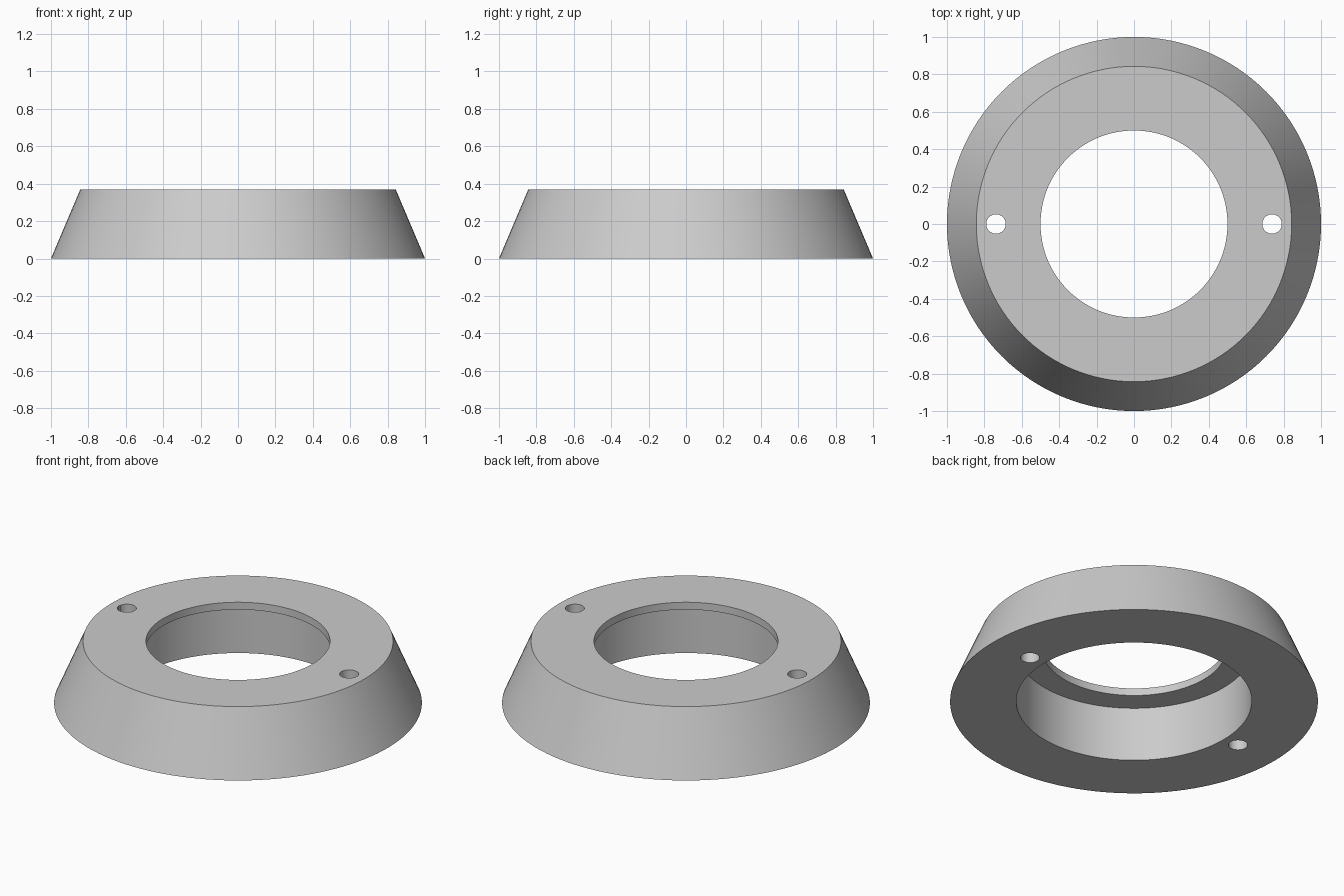
import bpy
import bmesh
import math

cube = bpy.data.objects.get("Cube")
if cube:
    bpy.data.objects.remove(cube, do_unlink=True)

HEIGHT = 0.37
LEDGE = 0.326
SEGMENTS = 128

grey = bpy.data.materials.new("light_grey")
grey.use_nodes = True
grey.diffuse_color = (0.6, 0.6, 0.6, 1)
grey.node_tree.nodes["Principled BSDF"].inputs["Base Color"].default_value = (0.6, 0.6, 0.6, 1)


def revolve(name, profile):
    """Turn a closed (radius, z) profile around the z axis."""
    mesh = bpy.data.meshes.new(name)
    bm = bmesh.new()
    rings = []
    for i in range(SEGMENTS):
        a = math.tau * i / SEGMENTS
        rings.append([bm.verts.new((r * math.cos(a), r * math.sin(a), z)) for r, z in profile])
    n = len(profile)
    for i, ring in enumerate(rings):
        after = rings[(i + 1) % SEGMENTS]
        for j in range(n):
            k = (j + 1) % n
            bm.faces.new((ring[j], after[j], after[k], ring[k]))
    bmesh.ops.recalc_face_normals(bm, faces=bm.faces)
    bm.to_mesh(mesh)
    bm.free()
    obj = bpy.data.objects.new(name, mesh)
    bpy.context.collection.objects.link(obj)
    mesh.materials.append(grey)
    return obj


# Tapered ring with a wider bore below a thin top lip
ring = revolve("tapered_ring", [
    (1.0, 0), (0.843, HEIGHT), (0.5, HEIGHT),
    (0.5, LEDGE), (0.63 + 0.01, LEDGE), (0.64, 0),
])

# Two screw holes through the full height
for side in (-1, 1):
    bpy.ops.mesh.primitive_cylinder_add(
        vertices=48, radius=0.052, depth=1, location=(side * 0.738, 0, HEIGHT / 2))
    cutter = bpy.context.object
    cutter.name = "screw_hole_cutter"
    cutter.hide_render = True
    cutter.data.materials.append(grey)
    cut = ring.modifiers.new("screw_hole", "BOOLEAN")
    cut.operation = "DIFFERENCE"
    cut.solver = "EXACT"
    cut.object = cutter
    bpy.ops.object.select_all(action="DESELECT")
    ring.select_set(True)
    bpy.context.view_layer.objects.active = ring
    bpy.ops.object.modifier_apply(modifier=cut.name)
    bpy.data.objects.remove(cutter, do_unlink=True)

bpy.ops.object.shade_smooth_by_angle(angle=math.radians(30))
